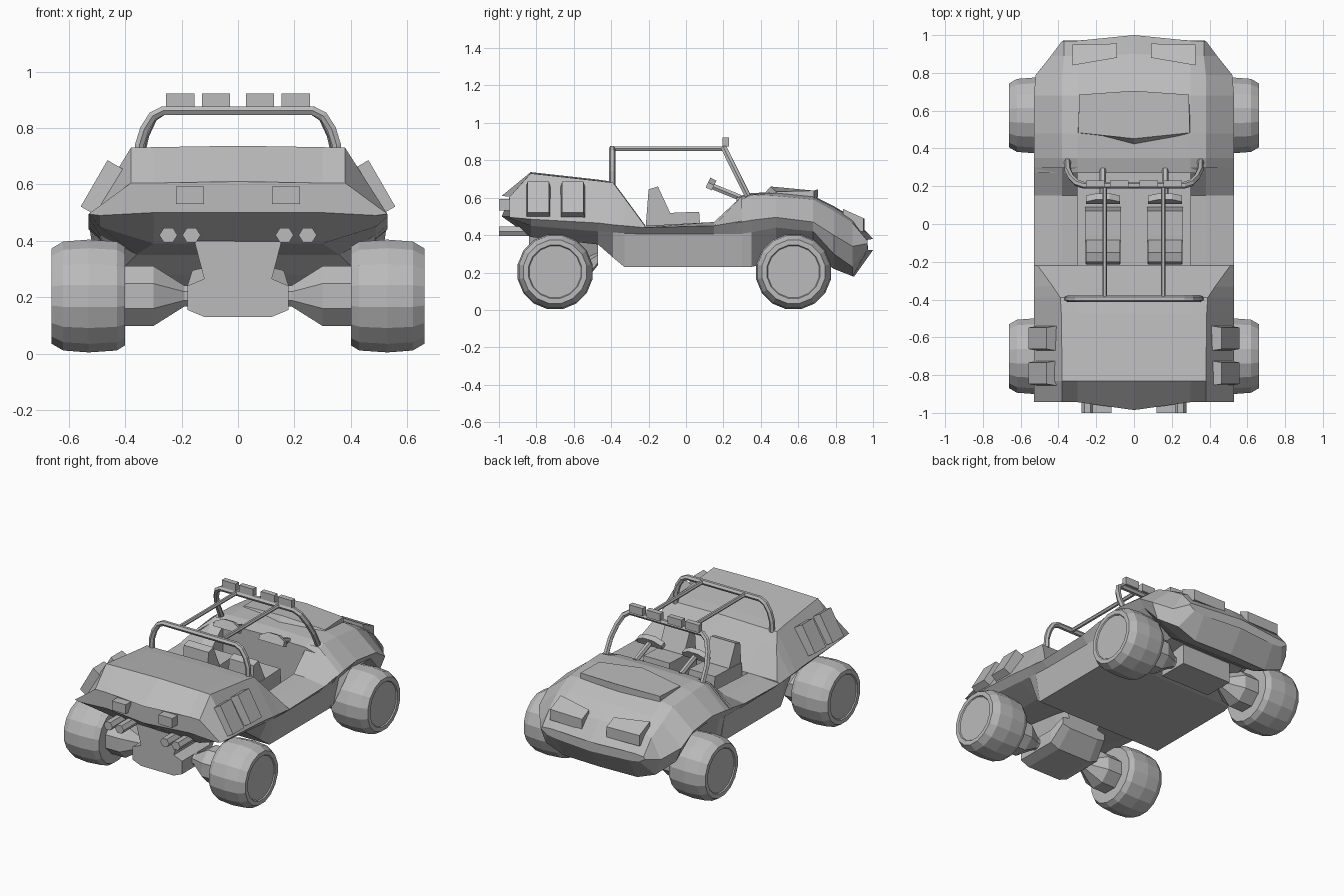
import bpy, bmesh, math
from mathutils import Matrix, Vector

if "Cube" in bpy.data.objects:
    bpy.data.objects.remove(bpy.data.objects["Cube"])

grey = bpy.data.materials.new("plain_grey")
grey.diffuse_color = (0.5, 0.5, 0.5, 1)
grey.use_nodes = True
grey.node_tree.nodes["Principled BSDF"].inputs["Base Color"].default_value = grey.diffuse_color


def make(name, verts, faces):
    bm = bmesh.new()
    vs = [bm.verts.new(v) for v in verts]
    for f in faces:
        bm.faces.new([vs[i] for i in f])
    bmesh.ops.remove_doubles(bm, verts=bm.verts, dist=0.0005)
    bmesh.ops.recalc_face_normals(bm, faces=bm.faces)
    me = bpy.data.meshes.new(name)
    bm.to_mesh(me)
    bm.free()
    me.materials.append(grey)
    ob = bpy.data.objects.new(name, me)
    bpy.context.collection.objects.link(ob)
    return ob


def loft(name, rings):
    """Skin equal-length closed rings and cap both ends."""
    n = len(rings[0])
    verts = [v for r in rings for v in r]
    faces = [(k * n + i, k * n + (i + 1) % n, (k + 1) * n + (i + 1) % n, (k + 1) * n + i)
             for k in range(len(rings) - 1) for i in range(n)]
    faces += [tuple(range(n)), tuple(range(len(verts) - n, len(verts)))]
    return make(name, verts, faces)


def hull(name, stations):
    """Each station: y, bow, bottom z, bottom x, lip z, belt x, belt z, shoulder x, z, inner x, z."""
    rings = []
    for y, bow, zb, xb, z2, x3, z3, x4, z4, x5, z5 in stations:
        half = [(0, zb), (xb, zb), (x3 - 0.04, z2), (x3, z3), (x4, z4), (x5, z5), (0, z5 + 0.005)]
        pts = half + [(-x, z) for x, z in half[-2:0:-1]]
        rings.append([(x, y + bow * min(abs(x) / 0.3, 1), z) for x, z in pts])
    return loft(name, rings)


def box(name, c, s, rot=None, taper=1.0, out=1):
    """Box whose face on the out side (along x) is narrowed by taper."""
    v = [Vector((x * s[0] / 2, y * s[1] / 2 * (taper if x == out else 1), z * s[2] / 2))
         for y in (-1, 1) for x, z in ((-1, -1), (1, -1), (1, 1), (-1, 1))]
    m = rot or Matrix.Identity(3)
    v = [m @ p + Vector(c) for p in v]
    return loft(name, [v[:4], v[4:]])


def lathe_x(name, profile, centre, sides, side=1):
    """Turn (x, radius) profile about an axis along x."""
    _, cy, cz = centre
    off = math.pi / sides
    return loft(name, [[(side * x, cy + r * math.cos(2 * math.pi * i / sides + off),
                         cz + r * math.sin(2 * math.pi * i / sides + off))
                        for i in range(sides)] for x, r in profile])


def prism(name, outline, x0, x1):
    """Extrude a (y, z) outline along x."""
    return loft(name, [[(x, y, z) for y, z in outline] for x in (x0, x1)])


def tube(name, pts, r):
    cu = bpy.data.curves.new(name, 'CURVE')
    cu.dimensions = '3D'
    cu.bevel_depth = r
    cu.bevel_resolution = 1
    cu.use_fill_caps = True
    sp = cu.splines.new('POLY')
    sp.points.add(len(pts) - 1)
    for p, q in zip(sp.points, pts):
        p.co = (*q, 1)
    sp.use_smooth = False
    cu.materials.append(grey)
    ob = bpy.data.objects.new(name, cu)
    bpy.context.collection.objects.link(ob)


# Body: engine deck, open cockpit tub, nose
hull("rear_body", [
    (-0.985, 0.042, 0.50, 0.30, 0.49, 0.53, 0.495, 0.38, 0.605, 0.30, 0.605),
    (-0.83, 0, 0.39, 0.30, 0.45, 0.53, 0.485, 0.38, 0.73, 0.30, 0.732),
    (-0.47, 0, 0.35, 0.36, 0.42, 0.53, 0.465, 0.385, 0.69, 0.30, 0.692),
    (-0.39, 0, 0.28, 0.43, 0.415, 0.53, 0.455, 0.39, 0.68, 0.30, 0.68),
    (-0.33, 0, 0.23, 0.46, 0.41, 0.53, 0.45, 0.43, 0.60, 0.30, 0.60),
    (-0.22, 0, 0.23, 0.46, 0.405, 0.53, 0.44, 0.51, 0.45, 0.30, 0.45)])
rings = []
for y, zo, x4, z4 in ((-0.22, 0.44, 0.38, 0.45), (0.15, 0.45, 0.38, 0.47), (0.30, 0.475, 0.38, 0.61)):
    half = [(0.46, 0.23), (0.49, 0.405), (0.53, zo), (x4, z4), (0.30, z4), (0.30, 0.28)]
    rings.append([(x, y, z) for x, z in half + [(-x, z) for x, z in half[::-1]]])
loft("cockpit_tub", rings)
hull("front_body", [
    (0.27, 0, 0.23, 0.46, 0.405, 0.53, 0.465, 0.38, 0.58, 0.30, 0.60),
    (0.35, 0, 0.23, 0.45, 0.415, 0.53, 0.48, 0.38, 0.615, 0.30, 0.62),
    (0.48, 0, 0.26, 0.30, 0.44, 0.53, 0.495, 0.38, 0.61, 0.30, 0.625),
    (0.68, 0, 0.29, 0.28, 0.42, 0.53, 0.47, 0.38, 0.59, 0.30, 0.605),
    (0.79, 0, 0.22, 0.28, 0.30, 0.52, 0.40, 0.38, 0.53, 0.30, 0.55),
    (0.90, -0.01, 0.18, 0.27, 0.23, 0.44, 0.34, 0.37, 0.465, 0.30, 0.485),
    (1.0, -0.03, 0.32, 0.27, 0.33, 0.38, 0.355, 0.37, 0.37, 0.30, 0.375)])

# Bonnet scoop
low = [(-0.30, 0.48), (0, 0.40), (0.30, 0.48), (0.29, 0.685), (0, 0.705), (-0.29, 0.685)]
top = [(-0.295, 0.483, 0.632), (0, 0.452, 0.66), (0.295, 0.483, 0.632),
       (0.29, 0.685, 0.638), (0, 0.705, 0.645), (-0.29, 0.685, 0.638)]
loft("bonnet_scoop", [[(x, y, 0.60) for x, y in low], top])

# Roll bars and the rails joining them
arch = [(0.352, 0), (0.35, 0.36), (0.332, 0.66), (0.303, 0.9), (0.265, 1)]
arch = arch + [(-x, t) for x, t in arch[::-1]]
tube("rear_roll_bar", [(x, -0.395, 0.67 + 0.192 * t) for x, t in arch], 0.018)
tube("front_roll_bar", [(x, 0.33 - 0.125 * t, 0.61 + 0.252 * t) for x, t in arch], 0.018)

for s, side in ((1, "right"), (-1, "left")):
    tube(side + "_roof_rail", [(s * 0.155, -0.395, 0.862), (s * 0.155, 0.205, 0.862)], 0.013)

    # Roof lamps
    for x in (0.078, 0.205):
        box(side + "_roof_lamp", (s * x, 0.213, 0.898), (0.1, 0.035, 0.05))

    # Wheels, hub discs and tapered axle housings
    for y, end in ((-0.70, "rear"), (0.575, "front")):
        lathe_x(f"{end}_{side}_wheel",
                [(0.40, 0.15), (0.40, 0.178), (0.43, 0.197), (0.53, 0.204), (0.62, 0.197),
                 (0.662, 0.172), (0.662, 0.145), (0.655, 0.14)], (0, y, 0.204), 16, s)
        lathe_x(f"{end}_{side}_axle", [(0.15, 0.04), (0.19, 0.04), (0.30, 0.115), (0.42, 0.115)],
                (0, y, 0.204), 8, s)

    # Side packs lying on the sloped rear flanks
    tilt = Matrix.Rotation(-s * math.radians(30), 3, 'Y')
    for y in (-0.79, -0.605):
        box(side + "_side_pack", (s * 0.478, y, 0.585), (0.075, 0.135, 0.19), tilt, 0.85, s)

    # Tail lamps and hexagonal exhausts
    box(side + "_tail_lamp", (s * 0.17, -0.97, 0.562), (0.1, 0.06, 0.062))
    for x in (0.165, 0.247):
        loft(side + "_exhaust", [[(s * x + 0.032 * math.cos(i * math.pi / 3), y,
                                   0.42 + 0.03 * math.sin(i * math.pi / 3))
                                  for i in range(6)] for y in (-1.0, -0.6)])

    # Headlamps
    quad = [(0.09, 0.88), (0.09, 0.955), (0.325, 0.95), (0.325, 0.84)]
    loft(side + "_headlamp", [[(s * x, y, 0.42) for x, y in quad],
                              [(s * x, y, 0.488 + 0.45 * (0.955 - y)) for x, y in quad]])

    # Seats
    prism(side + "_seat_base", [(-0.21, 0.28), (-0.21, 0.51), (-0.06, 0.52), (0.07, 0.525), (0.09, 0.28)],
          s * 0.07, s * 0.26)
    prism(side + "_seat_back", [(-0.215, 0.45), (-0.20, 0.645), (-0.15, 0.66), (-0.085, 0.52), (-0.085, 0.45)],
          s * 0.075, s * 0.255)

    # Steering wheel (long hexagon) and column
    lean = Matrix.Rotation(math.radians(-25), 3, 'X')
    hexa = [(-0.09, -0.02), (0.09, -0.02), (0.09, 0.01), (0.035, 0.038), (-0.035, 0.038), (-0.09, 0.01)]
    loft(side + "_steering_wheel", [[lean @ Vector((x, d, z)) + Vector((s * 0.165, 0.13, 0.665))
                                     for x, z in hexa] for d in (-0.018, 0.018)])
    tube(side + "_steering_column", [(s * 0.165, 0.13, 0.665), (s * 0.165, 0.29, 0.60)], 0.018)

# Rear gearbox and front differential
half = [(0.12, 0.13), (0.18, 0.155), (0.18, 0.24), (0.12, 0.265), (0.155, 0.40)]
sec = half + [(-x, z) for x, z in half[::-1]]
loft("rear_gearbox", [[(x, y, z) for x, z in sec] for y in (-0.84, -0.56)]
     + [[(x * 0.9, -0.47, 0.24 + (z - 0.13) * 0.5) for x, z in sec]])
box("front_differential", (0, 0.575, 0.22), (0.36, 0.2, 0.13))
